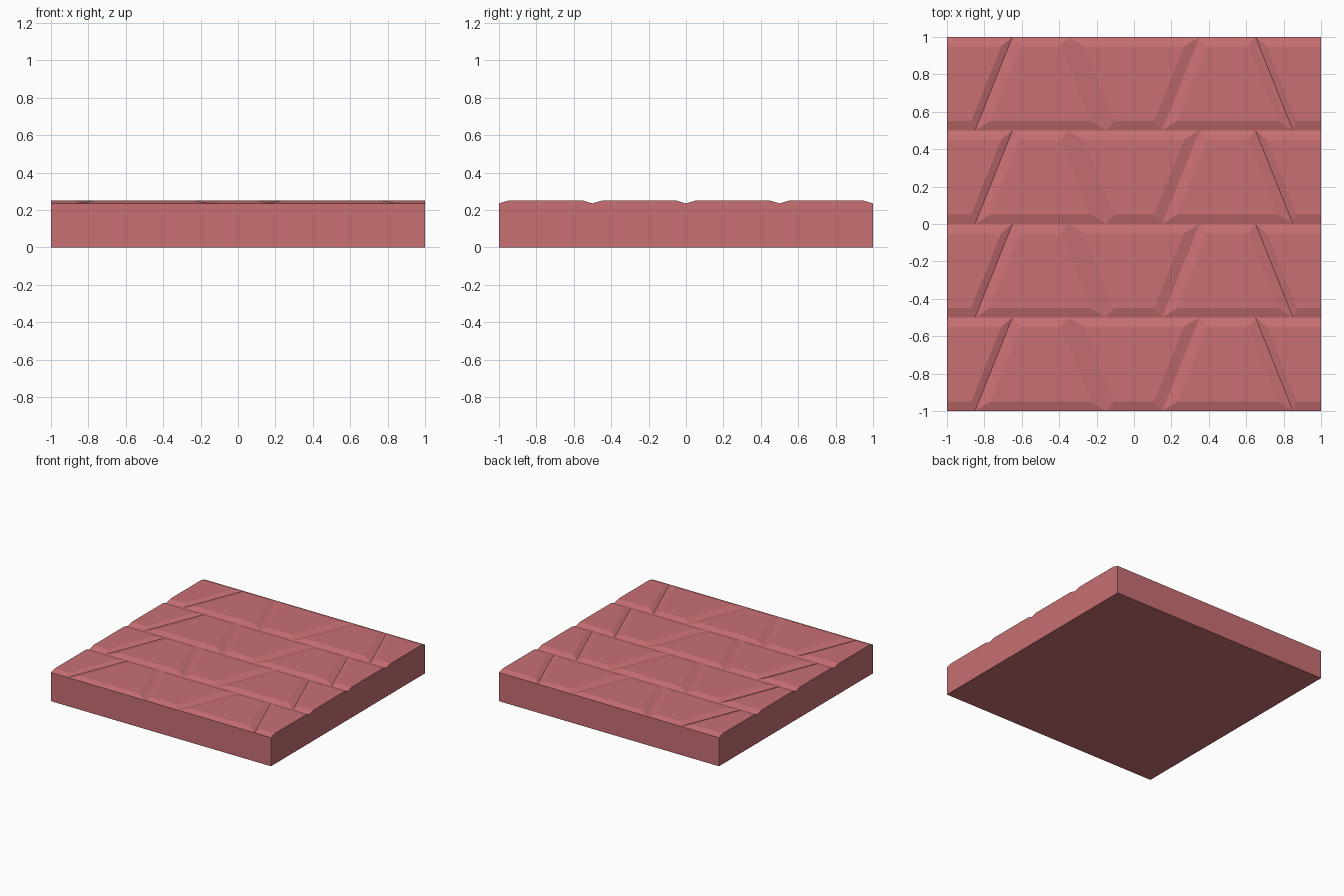
import bpy, bmesh

if "Cube" in bpy.data.objects:
    bpy.data.objects.remove(bpy.data.objects["Cube"])

TOP, GROOVE, BEVEL = 0.25, 0.235, 0.05
ROW = 0.5

# Seams across one row: (x at front edge, x at back edge)
seams = [(-1, -1), (-0.85, -0.65), (-0.15, -0.35),
         (0.15, 0.35), (0.85, 0.65), (1, 1)]
# Horizontal bevel widths at the left and right of each stone
insets = [(0, 0.04), (0.06, 0.06), (0.063, 0.063), (0.06, 0.06), (0.04, 0)]

bm = bmesh.new()


def paver(left, right, inset, y):
    """Bevelled top of one stone between two slanted seams."""
    def corner(seam, t, dx, z):
        x = seam[0] + (seam[1] - seam[0]) * t + dx
        return bm.verts.new((x, y + t * ROW, z))

    t = BEVEL / ROW

    def ring(a, b, dl, dr, z):
        return [corner(left, a, dl, z), corner(right, a, -dr, z),
                corner(right, b, -dr, z), corner(left, b, dl, z)]

    low = ring(0, 1, 0, 0, GROOVE)
    high = ring(t, 1 - t, *inset, TOP)
    bm.faces.new(high)
    for i in range(4):
        # A side without inset lies on the slab border and becomes wall
        if (i == 1 and inset[1] == 0) or (i == 3 and inset[0] == 0):
            continue
        j = (i + 1) % 4
        bm.faces.new((low[i], low[j], high[j], high[i]))


# Stone rows
for r in range(4):
    for i, inset in enumerate(insets):
        paver(seams[i], seams[i + 1], inset, -1 + r * ROW)
bmesh.ops.remove_doubles(bm, verts=bm.verts, dist=1e-4)

# Outer walls and underside
border = [e for e in bm.edges if e.is_boundary]
new = bmesh.ops.extrude_edge_only(bm, edges=border)["geom"]
for v in new:
    if isinstance(v, bmesh.types.BMVert):
        v.co.z = 0
bottom = [e for e in new if isinstance(e, bmesh.types.BMEdge) and e.is_boundary]
bmesh.ops.contextual_create(bm, geom=bottom)
bmesh.ops.recalc_face_normals(bm, faces=bm.faces)

mesh = bpy.data.meshes.new("paved_slab")
bm.to_mesh(mesh)
bm.free()
slab = bpy.data.objects.new("paved_slab", mesh)
bpy.context.collection.objects.link(slab)

mat = bpy.data.materials.new("red_stone")
mat.diffuse_color = (0.58, 0.16, 0.17, 1)
mat.use_nodes = True
mat.node_tree.nodes["Principled BSDF"].inputs["Base Color"].default_value = mat.diffuse_color
mesh.materials.append(mat)
